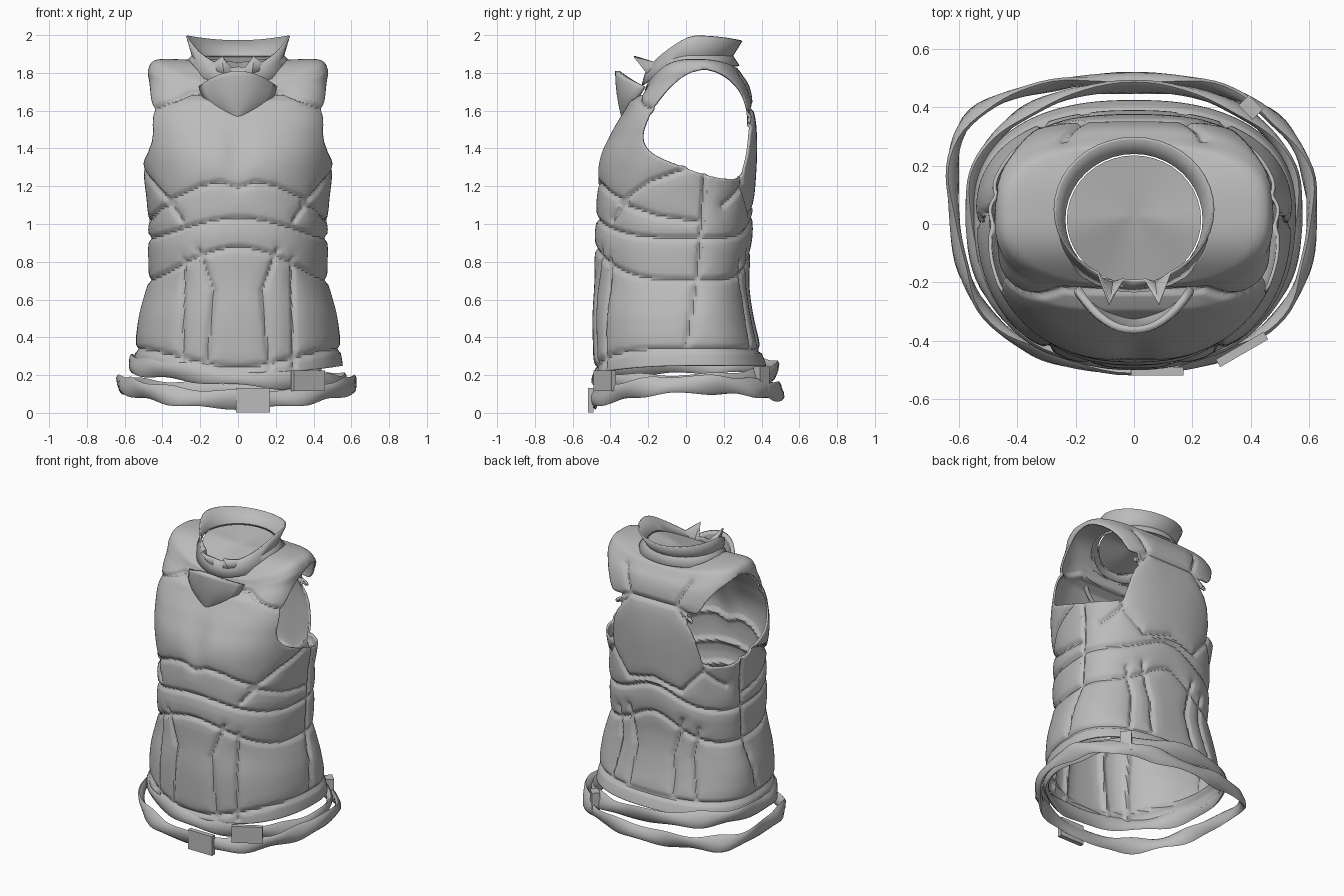
import bpy, bmesh, math
from mathutils import Vector, kdtree
from mathutils.bvhtree import BVHTree

if "Cube" in bpy.data.objects:
    bpy.data.objects.remove(bpy.data.objects["Cube"])

gray = bpy.data.materials.new("plain_gray")
gray.diffuse_color = (0.5, 0.5, 0.5, 1)
gray.use_nodes = True
gray.node_tree.nodes["Principled BSDF"].inputs["Base Color"].default_value = gray.diffuse_color
TAU = 2 * math.pi


def make(name, verts, faces, thick=0.0, angle=40):
    me = bpy.data.meshes.new(name)
    me.from_pydata([tuple(v) for v in verts], [], faces)
    bm = bmesh.new()
    bm.from_mesh(me)
    bmesh.ops.remove_doubles(bm, verts=bm.verts, dist=1e-5)
    bmesh.ops.recalc_face_normals(bm, faces=bm.faces)
    bm.to_mesh(me)
    bm.free()
    me.materials.append(gray)
    ob = bpy.data.objects.new(name, me)
    bpy.context.collection.objects.link(ob)
    if thick:
        ob.modifiers.new("thickness", 'SOLIDIFY').thickness = thick
    bpy.ops.object.select_all(action='DESELECT')
    ob.select_set(True)
    bpy.context.view_layer.objects.active = ob
    bpy.ops.object.shade_smooth_by_angle(angle=math.radians(angle))
    return ob


def catmull(rows, t):
    i = min(int(t), len(rows) - 2)
    f = t - i
    a, b, c, d = (rows[max(0, min(len(rows) - 1, i + k))] for k in (-1, 0, 1, 2))
    return [0.5 * (2 * q + (r - p) * f + (2 * p - 5 * q + 4 * r - s) * f * f + (3 * q - p - 3 * r + s) * f ** 3)
            for p, q, r, s in zip(a, b, c, d)]


def grid_faces(nu, nv, wrap_u=True, wrap_v=False):
    return [(j * nu + i, j * nu + (i + 1) % nu, (j + 1) % nv * nu + (i + 1) % nu, (j + 1) % nv * nu + i)
            for j in range(nv if wrap_v else nv - 1) for i in range(nu if wrap_u else nu - 1)]


def oval(a, w, yf, yb, n, cy=0.04):
    # rounded-square outline with its own front and back depth
    c, s = math.cos(a), math.sin(a)
    x = w * math.copysign(abs(c) ** (2 / n), c)
    return x, cy + abs(s) ** (2 / n) * ((yb if s > 0 else yf) - cy), s


# Torso sections: side height, half width, front, back
SECTIONS = [(0.25, 0.555, -0.49, 0.425), (0.50, 0.53, -0.495, 0.36), (0.70, 0.48, -0.485, 0.335),
            (0.90, 0.478, -0.485, 0.35), (1.10, 0.482, -0.475, 0.36), (1.33, 0.508, -0.465, 0.375),
            (1.48, 0.508, -0.40, 0.375), (1.62, 0.488, -0.315, 0.36), (1.75, 0.475, -0.245, 0.335),
            (1.82, 0.475, -0.22, 0.30), (1.87, 0.43, -0.21, 0.27), (1.87, 0.26, -0.20, 0.25)]
NU, NV, CY = 260, 150, 0.04


def section(v, nu):
    zs, w, yf, yb = catmull(SECTIONS, v)
    high = max(0, zs - 1.65)
    n = 2.35 + 0.85 * math.exp(-((zs - 1.68) / 0.2) ** 2)
    out = []
    for i in range(nu):
        x, y, s = oval(TAU * i / nu, w, yf, yb, n)
        # shoulders slope down to the front, hem dips in front
        z = zs - s * s * (0.2 * high if s > 0 else 0.6 * high + max(0, 0.35 - zs) * 0.4)
        if s < 0:   # valley between the chest halves
            y += 0.022 * math.exp(-(x / 0.07) ** 2 - ((z - 1.38) / 0.13) ** 2)
        out.append(Vector((x, y, z)))
    return out


# Spread rows evenly over the profile
steps = [max(abs(b[0] - a[0]), abs(b[1] - a[1])) for a, b in zip(SECTIONS, SECTIONS[1:])]
params = []
for j in range(NV):
    d, k = sum(steps) * j / (NV - 1), 0
    while k < len(steps) - 1 and d > steps[k]:
        d -= steps[k]
        k += 1
    params.append(k + min(1, d / steps[k]))
verts = [p for v in params for p in section(v, NU)]
faces = grid_faces(NU, NV)
tree = BVHTree.FromPolygons(verts, faces)
marks = []


def mark(origin, direction):
    hit = tree.ray_cast(Vector(origin), Vector(direction))[0]
    if hit:
        marks.extend([hit, Vector((-hit.x, hit.y, hit.z))])


# Seams round the waist: rising from the sides to front and back
for side, front, back in ((0.925, 1.03, 1.045), (0.705, 0.875, 0.86), (0.34, 0.24, 0.335)):
    for i in range(500):
        a = math.pi * (i / 499 - 0.5)
        s = math.sin(a)
        mark((0, CY, side + ((back if s > 0 else front) - side) * s ** 4), (math.cos(a), s, 0))

# Panel seams as short paths on the front, side and back
FRONT = [[(0, 1.70), (0.25, 1.70), (0.45, 1.61)], [(0, 1.19), (0.09, 1.22), (0.2, 1.2), (0.38, 1.12)],
         [(0.3, 1.02), (0.38, 1.12)], [(0.21, 0.86), (0.13, 0.64), (0.17, 0.24)], [(0.29, 0.81), (0.30, 0.25)]]
SIDE = [[(-0.36, 1.11), (-0.2, 1.22), (0.0, 1.29)], [(-0.36, 1.11), (-0.15, 1.04), (0.08, 1.01)],
        [(0.1, 1.27), (0.06, 0.7), (0.0, 0.34)]]
BACK = [[(0, 1.62), (0.17, 1.62), (0.42, 1.52)], [(0.17, 1.62), (0.24, 1.78)],
        [(0.17, 1.62), (0.37, 1.4), (0.34, 1.2), (0.2, 1.05), (0.0, 1.1)], [(0.34, 1.2), (0.44, 1.1)],
        [(0.2, 0.85), (0.14, 0.6), (0.17, 0.34)], [(0.3, 0.8), (0.27, 0.6), (0.32, 0.34)]]
for paths, origin, ray in ((FRONT, lambda a, z: (a, -2, z), (0, 1, 0)), (SIDE, lambda a, z: (2, a, z), (-1, 0, 0)),
                           (BACK, lambda a, z: (a, 2, z), (0, -1, 0))):
    for path in paths:
        for (a0, z0), (a1, z1) in zip(path, path[1:]):
            n = max(2, int(math.hypot(a1 - a0, z1 - z0) / 0.004))
            for k in range(n + 1):
                mark(origin(a0 + (a1 - a0) * k / n, z0 + (z1 - z0) * k / n), ray)
kd = kdtree.KDTree(len(marks))
for i, p in enumerate(marks):
    kd.insert(p, i)
kd.balance()

# Armhole outline in y, z
HOLE = [(0.34, 1.52), (0.28, 1.72), (0.1, 1.82), (-0.09, 1.72), (-0.22, 1.52), (-0.2, 1.39), (0.0, 1.295),
        (0.2, 1.24), (0.30, 1.27)]
HY, HZ = 0.08, 1.52
loop = [catmull(HOLE + HOLE + HOLE, len(HOLE) + k / 8) for k in range(8 * len(HOLE))]
polar = sorted((math.atan2(z - HZ, y - HY) % TAU, math.hypot(y - HY, z - HZ)) for y, z in loop)
polar = [(polar[-1][0] - TAU, polar[-1][1])] + polar + [(polar[0][0] + TAU, polar[0][1])]


def hole_ratio(p):
    a = math.atan2(p.z - HZ, p.y - HY) % TAU
    for (a0, r0), (a1, r1) in zip(polar, polar[1:]):
        if a0 <= a <= a1:
            r = r0 + (r1 - r0) * (a - a0) / max(a1 - a0, 1e-9)
            return math.hypot(p.y - HY, p.z - HZ) / r
    return 9


bm = bmesh.new()
bv = [bm.verts.new(p) for p in verts]
for f in faces:
    bm.faces.new([bv[i] for i in f])
bmesh.ops.recalc_face_normals(bm, faces=bm.faces)
bm.normal_update()
for v in bm.verts:   # press the seams in, leaving padded panels
    d = kd.find(v.co)[2]
    v.co -= v.normal * (0.012 * max(0, 1 - (d / 0.018) ** 2) + 0.010 * max(0, 1 - d / 0.09) ** 2)
gone = []
for f in bm.faces:
    m = f.calc_center_median()
    if abs(m.x) > 0.25 and 1.2 < m.z < 1.84 and hole_ratio(m) < 1:
        gone.append(f)
bmesh.ops.delete(bm, geom=gone, context='FACES')
rim = []
for v in bm.verts:   # pull the cut edge onto the armhole outline
    if v.is_boundary and abs(v.co.x) > 0.25 and 1.2 < v.co.z < 1.84:
        k = hole_ratio(v.co)
        if 0.8 < k < 1.2:
            rim.append(v)
            v.co.y, v.co.z = HY + (v.co.y - HY) / k, HZ + (v.co.z - HZ) / k
for step in range(5):   # even out the armhole edge
    new = []
    for v in rim:
        near = [e.other_vert(v).co for e in v.link_edges if e.is_boundary]
        new.append(v.co * 0.5 + sum(near, Vector()) * (0.5 / len(near)))
    for v, p in zip(rim, new):
        v.co = p
bm.verts.index_update()
make("torso_armor", [v.co.copy() for v in bm.verts], [[v.index for v in f.verts] for f in bm.faces], 0.012)
bm.free()

# Flared collar, low in front with two pointed tips
CN = 40


def collar_ring(w, cy, dep, z, drop):
    out = []
    for i in range(CN):
        a = TAU * i / CN
        s = math.sin(a)
        out.append([w * math.cos(a), cy + dep * s, z - drop * max(0, -s) ** 1.6])
    return out


top = collar_ring(0.266, 0.05, 0.24, 1.998, 0.17)
for i, p in enumerate(top):
    p[2] -= 0.025 * max(0, math.sin(TAU * i / CN)) ** 2
    if i in (28, 32):
        p[1:] = -0.27, 1.89
rings = [collar_ring(0.285, 0.025, 0.25, 1.835, 0.10), collar_ring(0.235, 0.015, 0.225, 1.89, 0.10), top]
make("collar", [p for r in rings for p in r], grid_faces(CN, 3), 0.01)

# Floor closing the neck inside the collar
neck = []
for k in (1.0, 0.7, 0.4, 0.1):
    neck += [(x * k, 0.03 + (y - 0.03) * k, 1.855 * (1 - k) + z * k)
             for x, y, z in collar_ring(0.23, 0.015, 0.22, 1.885, 0.09)]
make("neck_floor", neck, grid_faces(CN, 4) + [tuple(range(3 * CN, 4 * CN))])

# Pointed throat plate standing off the chest
plate, PU, PV = [], 17, 12
for j in range(PV):
    t = j / (PV - 1)
    for i in range(PU):
        u = 2 * i / (PU - 1) - 1
        half = 0.2 * (1 - t ** 2) + 0.006
        y = -0.375 + 0.04 * t * t + (0.15 - 0.13 * t) * abs(u) ** 2.2
        plate.append((half * u, y, 1.81 - 0.08 * u * u * (1 - t) - 0.27 * t))
make("throat_plate", plate, grid_faces(PU, PV, False), 0.025)


# Loose, slightly twisted belts slung round the hips
def belt(name, w, yf, yb, n, height, waves, bulge):
    count, sec, vs = 96, 8, []
    for i in range(count):
        a = TAU * i / count
        x, y, s = oval(a, w, yf, yb, n)
        out = Vector((math.cos(a), s, 0))
        tilt = 0.3 * math.sin(waves * a)
        tall = 0.047 * (1 + 0.15 * math.sin((waves + 4) * a))
        push = bulge * math.exp(-((a - 2.55) / 0.4) ** 2)   # hangs out at the back left
        for k in range(sec):
            up, side = tall * math.cos(TAU * k / sec), 0.018 * math.sin(TAU * k / sec)
            vs.append(Vector((x, y, height(math.cos(a), s) + up)) + out * (side + up * tilt + push))
    make(name, vs, grid_faces(sec, count, True, True), angle=50)


belt("upper_belt", 0.56, -0.48, 0.47, 2.25, lambda c, s: 0.207 - 0.05 * c + 0.015 * s, 5, 0.0)
belt("lower_belt", 0.61, -0.495, 0.5, 2.35, lambda c, s: 0.15 - (0.04 if s > 0 else 0.08) * s * s, 7, 0.06)


# Square buckles on the belts, and a strap knot at the back right
def box(name, loc, size, turn):
    c, s = math.cos(turn), math.sin(turn)
    vs = []
    for i in range(8):
        x, y, z = (((i >> b & 1) - 0.5) * size[b] for b in range(3))
        vs.append((loc[0] + x * c - y * s, loc[1] + x * s + y * c, loc[2] + z))
    make(name, vs, [(0, 1, 3, 2), (4, 5, 7, 6), (0, 1, 5, 4), (2, 3, 7, 6), (0, 2, 6, 4), (1, 3, 7, 5)], angle=30)


box("upper_buckle", (0.37, -0.43, 0.17), (0.19, 0.03, 0.11), math.radians(30))
box("lower_buckle", (0.08, -0.505, 0.068), (0.18, 0.03, 0.13), 0)
box("strap_knot", (0.40, 0.40, 0.18), (0.07, 0.05, 0.13), math.radians(-45))
